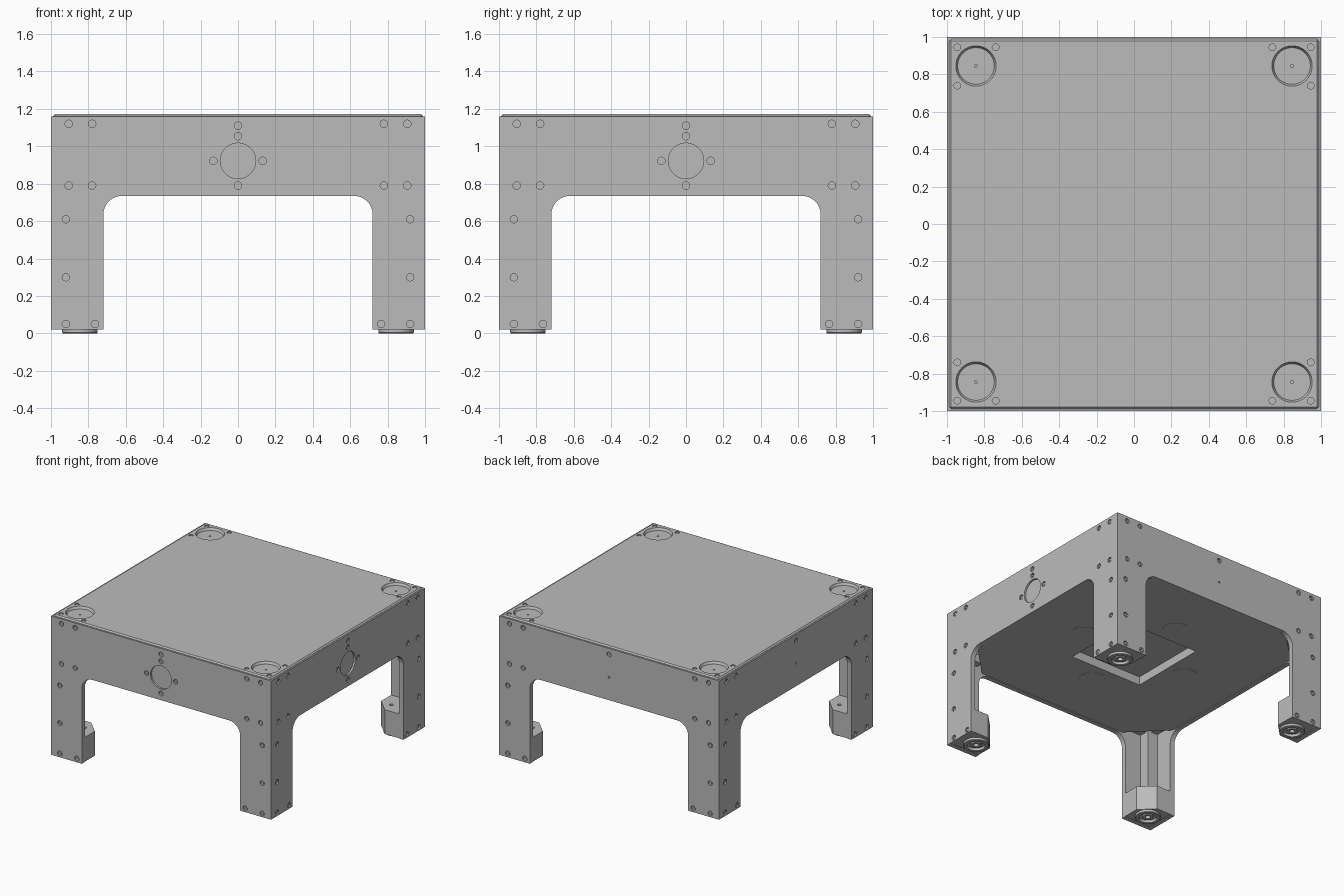
import bpy, bmesh, math
from mathutils import Matrix, Vector

if "Cube" in bpy.data.objects:
    bpy.data.objects.remove(bpy.data.objects["Cube"])

grey = bpy.data.materials.new("machined_grey")
grey.use_nodes = True
grey.diffuse_color = (0.5, 0.5, 0.5, 1)
grey.node_tree.nodes["Principled BSDF"].inputs["Base Color"].default_value = (0.5, 0.5, 0.5, 1)

WALL = 0.04      # side panel thickness
LEG = 0.72       # inner edge of the legs
APRON = 0.735    # underside of the apron
BASE = 0.02      # bottom of the legs
SOCKET = 0.845   # foot and socket centre


def finish(bm, name, turn=0):
    """Turn a bmesh into an object, rotated by quarter turns about z."""
    bmesh.ops.recalc_face_normals(bm, faces=bm.faces[:])
    bm.transform(Matrix.Rotation(turn * math.pi / 2, 4, 'Z'))
    mesh = bpy.data.meshes.new(name)
    bm.to_mesh(mesh)
    bm.free()
    mesh.materials.append(grey)
    ob = bpy.data.objects.new(name, mesh)
    bpy.context.collection.objects.link(ob)
    return ob


def prism(points, depth):
    """Extrude a closed outline along a depth vector."""
    bm = bmesh.new()
    face = bm.faces.new([bm.verts.new(p) for p in points])
    out = bmesh.ops.extrude_face_region(bm, geom=[face])
    verts = [g for g in out["geom"] if isinstance(g, bmesh.types.BMVert)]
    bmesh.ops.translate(bm, verts=verts, vec=Vector(depth))
    return bm


def box(bm, low, high):
    low, high = Vector(low), Vector(high)
    size = Matrix.Diagonal((high - low).to_4d())
    bmesh.ops.create_cube(bm, size=1, matrix=Matrix.Translation((low + high) / 2) @ size)


def cylinder(bm, radius, start, end, segments=16):
    start, end = Vector(start), Vector(end)
    axis = end - start
    spin = axis.to_track_quat('Z', 'Y').to_matrix().to_4x4()
    bmesh.ops.create_cone(bm, cap_ends=True, segments=segments, radius1=radius, radius2=radius,
                          depth=axis.length, matrix=Matrix.Translation((start + end) / 2) @ spin)


def lathe(bm, profile, centre, segments=40):
    """Revolve a (radius, z) profile about a vertical axis."""
    cx, cy = centre
    verts = [bm.verts.new((cx + r, cy, z)) for r, z in profile]
    edges = [bm.edges.new(pair) for pair in zip(verts, verts[1:])]
    bmesh.ops.spin(bm, geom=verts + edges, cent=(cx, cy, 0), axis=(0, 0, 1),
                   angle=2 * math.pi, steps=segments, use_duplicate=False)
    bmesh.ops.remove_doubles(bm, verts=bm.verts[:], dist=0.0005)


def cut(ob, cutter):
    mod = ob.modifiers.new("cut", 'BOOLEAN')
    mod.operation, mod.solver, mod.object = 'DIFFERENCE', 'EXACT', cutter
    apply(ob, mod)
    bpy.data.objects.remove(cutter)


def apply(ob, mod):
    bpy.context.view_layer.objects.active = ob
    bpy.ops.object.modifier_apply(modifier=mod.name)


def smooth(ob):
    bpy.ops.object.select_all(action='DESELECT')
    ob.select_set(True)
    bpy.context.view_layer.objects.active = ob
    bpy.ops.object.shade_smooth_by_angle(angle=math.radians(30))


# Side panels: an apron with two legs and rounded inner corners
def panel_outline(half):
    radius = 0.1
    arc = [(LEG - radius + radius * math.cos(a), APRON - radius + radius * math.sin(a))
           for a in (i * math.pi / 16 for i in range(9))]
    right = [(half, 1.16), (half, BASE), (LEG, BASE)] + arc
    left = [(-x, z) for x, z in reversed(right)]
    return [(x, -1, z) for x, z in right + left]


LEG_SCREWS = [(0.905, 1.12), (0.78, 1.12), (0.905, 0.79), (0.78, 0.79),
              (0.92, 0.61), (0.92, 0.3), (0.92, 0.05), (0.765, 0.05)]
HUB_Z = 0.922

for turn, side in enumerate(("front", "right", "back", "left")):
    half = 1 if turn % 2 == 0 else 1 - WALL
    has_hub = turn < 2
    panel = finish(prism(panel_outline(half), (0, WALL, 0)), side + "_panel", turn)
    screws = [(s * x, z) for x, z in LEG_SCREWS for s in (-1, 1)] + [(0, 1.11)]
    holes, heads = bmesh.new(), bmesh.new()
    if has_hub:
        screws += [(0, HUB_Z + 0.132), (0, HUB_Z - 0.132), (0.132, HUB_Z), (-0.132, HUB_Z)]
        cylinder(holes, 0.095, (0, -1.02, HUB_Z), (0, -0.985, HUB_Z), 40)
    else:
        cylinder(holes, 0.008, (0, -1.02, HUB_Z), (0, -0.985, HUB_Z))
    for x, z in screws:
        cylinder(holes, 0.02, (x, -1.02, z), (x, -0.988, z))
        cylinder(heads, 0.012, (x, -0.996, z), (x, -0.98, z), 6)
    cut(panel, finish(holes, "hole_cutter", turn))
    smooth(panel)
    finish(heads, side + "_panel_screws", turn)

# Top lid with chamfered rim, round sockets and corner screws
bm = bmesh.new()
box(bm, (-0.988, -0.988, 1.125), (0.988, 0.988, 1.172))
lid = finish(bm, "top_lid")
bevel = lid.modifiers.new("rim", 'BEVEL')
bevel.width, bevel.segments = 0.01, 1
apply(lid, bevel)
holes, heads = bmesh.new(), bmesh.new()
for sx in (-1, 1):
    for sy in (-1, 1):
        lathe(holes, [(0, 1.14), (0.008, 1.14), (0.008, 1.152), (0.098, 1.152),
                      (0.108, 1.172), (0.108, 1.2), (0, 1.2)], (sx * SOCKET, sy * SOCKET))
        for x, y in ((0.945, 0.945), (0.74, 0.945), (0.945, 0.74)):
            cylinder(holes, 0.018, (sx * x, sy * y, 1.162), (sx * x, sy * y, 1.2))
            cylinder(heads, 0.011, (sx * x, sy * y, 1.155), (sx * x, sy * y, 1.168), 6)
cut(lid, finish(holes, "socket_cutter"))
smooth(lid)
finish(heads, "top_lid_screws")

# Underside plate with clipped corners and a square recess
INNER, CLIP = 1 - WALL, 0.69
outline = []
for turn in range(4):
    rot = Matrix.Rotation(turn * math.pi / 2, 3, 'Z')
    outline += [rot @ Vector((INNER, CLIP, 0.74)), rot @ Vector((CLIP, INNER, 0.74))]
plate = finish(prism(outline, (0, 0, 0.12)), "underside_plate")
bm = bmesh.new()
box(bm, (-0.33, -0.33, 0.7), (0.33, 0.33, 0.81))
cut(plate, finish(bm, "recess_cutter"))

# Flush round covers on the underside
bm = bmesh.new()
for x, y in ((0.49, 0), (-0.49, 0), (0, 0.49), (0, -0.49)):
    cylinder(bm, 0.1, (x, y, 0.738), (x, y, 0.75), 32)
finish(bm, "underside_covers")

# Corner assemblies: post, foot block, gussets and round foot
for turn, corner in enumerate(("back_right", "back_left", "front_left", "front_right")):
    bm = bmesh.new()
    box(bm, (0.87, 0.87, 0.2), (INNER, INNER, 1.125))
    finish(bm, corner + "_corner_post", turn)

    bm = bmesh.new()
    for z in (0.78, 1.06):
        box(bm, (0.74, 0.9, z), (0.87, INNER, z + 0.065))
        box(bm, (0.9, 0.74, z), (INNER, 0.87, z + 0.065))
    finish(bm, corner + "_gussets", turn)

    clip = LEG + 0.11
    block = [(INNER, INNER), (LEG, INNER), (LEG, clip), (clip, LEG), (INNER, LEG)]
    block = finish(prism([(x, y, BASE + 0.002) for x, y in block], (0, 0, 0.2)),
                   corner + "_foot_block", turn)
    holes = bmesh.new()
    cylinder(holes, 0.015, (0.82, 0.82, 0.2), (0.82, 0.82, 0.25))
    cylinder(holes, 0.07, (SOCKET, SOCKET, 0), (SOCKET, SOCKET, 0.06), 40)
    cut(block, finish(holes, "block_cutter", turn))

    bm = bmesh.new()
    lathe(bm, [(0.07, 0.03), (0.095, 0.03), (0.095, 0.004), (0.091, 0), (0.068, 0),
               (0.068, 0.022), (0.04, 0.022), (0.04, 0.008), (0.02, 0.008), (0.02, 0.03),
               (0, 0.03)], (SOCKET, SOCKET))
    smooth(finish(bm, corner + "_foot", turn))
